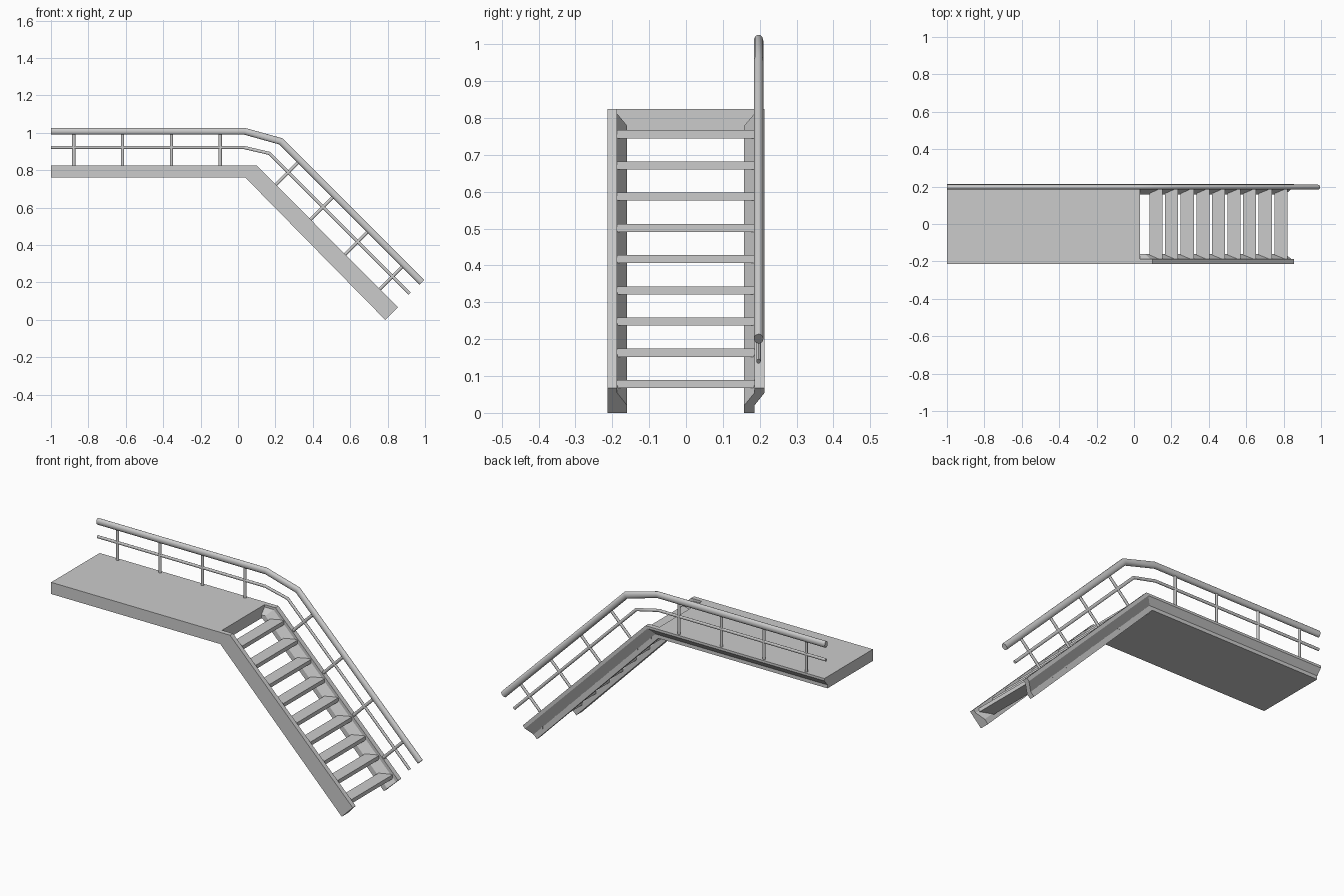
import bpy, bmesh, math
from mathutils import Vector

if "Cube" in bpy.data.objects:
    bpy.data.objects.remove(bpy.data.objects["Cube"])


def loft(name, rings, smooth=False):
    """Skin a list of equal-length point rings and cap both ends."""
    bm = bmesh.new()
    vs = [[bm.verts.new(p) for p in r] for r in rings]
    n = len(vs[0])
    for a, b in zip(vs, vs[1:]):
        for i in range(n):
            j = (i + 1) % n
            bm.faces.new((a[i], a[j], b[j], b[i]))
    bm.faces.new(vs[0])
    bm.faces.new(vs[-1][::-1])
    bmesh.ops.recalc_face_normals(bm, faces=bm.faces[:])
    me = bpy.data.meshes.new(name)
    bm.to_mesh(me)
    bm.free()
    ob = bpy.data.objects.new(name, me)
    bpy.context.collection.objects.link(ob)
    if smooth:
        bpy.ops.object.select_all(action='DESELECT')
        bpy.context.view_layer.objects.active = ob
        ob.select_set(True)
        bpy.ops.object.shade_smooth_by_angle(angle=math.radians(40))
    return ob


def beam(name, section, stations):
    """section: (y, t) with t=0 top, 1 bottom; stations: (top xz, bottom xz)."""
    rings = []
    for top, bot in stations:
        a, b = Vector(top), Vector(bot)
        ring = []
        for y, t in section:
            p = a.lerp(b, t)
            ring.append((p.x, y, p.y))
        rings.append(ring)
    return loft(name, rings)


def tube(name, path, y, ry, r, sides=16):
    """Mitred elliptical tube along an xz path."""
    pts = [Vector(p) for p in path]
    dirs = [(b - a).normalized() for a, b in zip(pts, pts[1:])]
    rings = []
    for i, p in enumerate(pts):
        d0, d1 = dirs[max(i - 1, 0)], dirs[min(i, len(dirs) - 1)]
        d = (d0 + d1).normalized()
        n = Vector((-d.y, d.x)) * (r / d.dot(d0))
        ring = []
        for k in range(sides):
            a = 2 * math.pi * k / sides
            q = p + n * math.sin(a)
            ring.append((q.x, y + ry * math.cos(a), q.y))
        rings.append(ring)
    return loft(name, rings, True)


W = 0.213
TOP, BOT = 0.825, 0.76

# Landing platform with a stepped-in back edge
beam("platform", [(-W, 0), (W, 0), (W, .2), (.186, .7), (.186, 1), (-W, 1)],
     [((-1, TOP), (-1, BOT)), ((.033, TOP), (.033, BOT))])

# Sloping side stringers
run = [((.033, TOP), (.033, BOT)), ((.1, TOP), (.04, BOT)), ((.855, .068), (.787, 0))]
beam("front_stringer", [(-W, 0), (-.187, 0), (-.187, .2), (-.16, .7), (-.16, 1), (-W, 1)], run)
beam("back_stringer", [(.186, 0), (W, 0), (W, .2), (.186, .7), (.186, 1),
                       (.158, 1), (.158, .7), (.186, .2)], run)

# Stair treads
for i in range(9):
    x, z = .083 + .0834 * i, .767 - .0847 * i
    beam(f"tread_{i + 1}", [(-.188, 0), (.187, 0), (.187, 1), (-.188, 1)],
         [((x, z), (x, z - .022)), ((x + .07, z), (x + .07, z - .022))])

# Handrail and mid rail
RY = .197
tube("handrail", [(-1, 1.008), (.036, 1.008), (.23, .954), (.983, .201)], RY, .013, .018)
tube("mid_rail", [(-1, .922), (.03, .922), (.168, .89), (.918, .14)], RY, .006, .0085, 12)

# Upright posts on the platform, then posts square to the slope
for i in range(4):
    x = -.878 + .261 * i
    tube(f"platform_post_{i + 1}", [(x, .815), (x, 1.005)], RY, .006, .0085, 12)
    x, z = .2 + .1855 * i, .72 - .1855 * i
    tube(f"stair_post_{i + 1}", [(x - .003, z - .003), (x + .13, z + .13)], RY, .006, .0085, 12)
